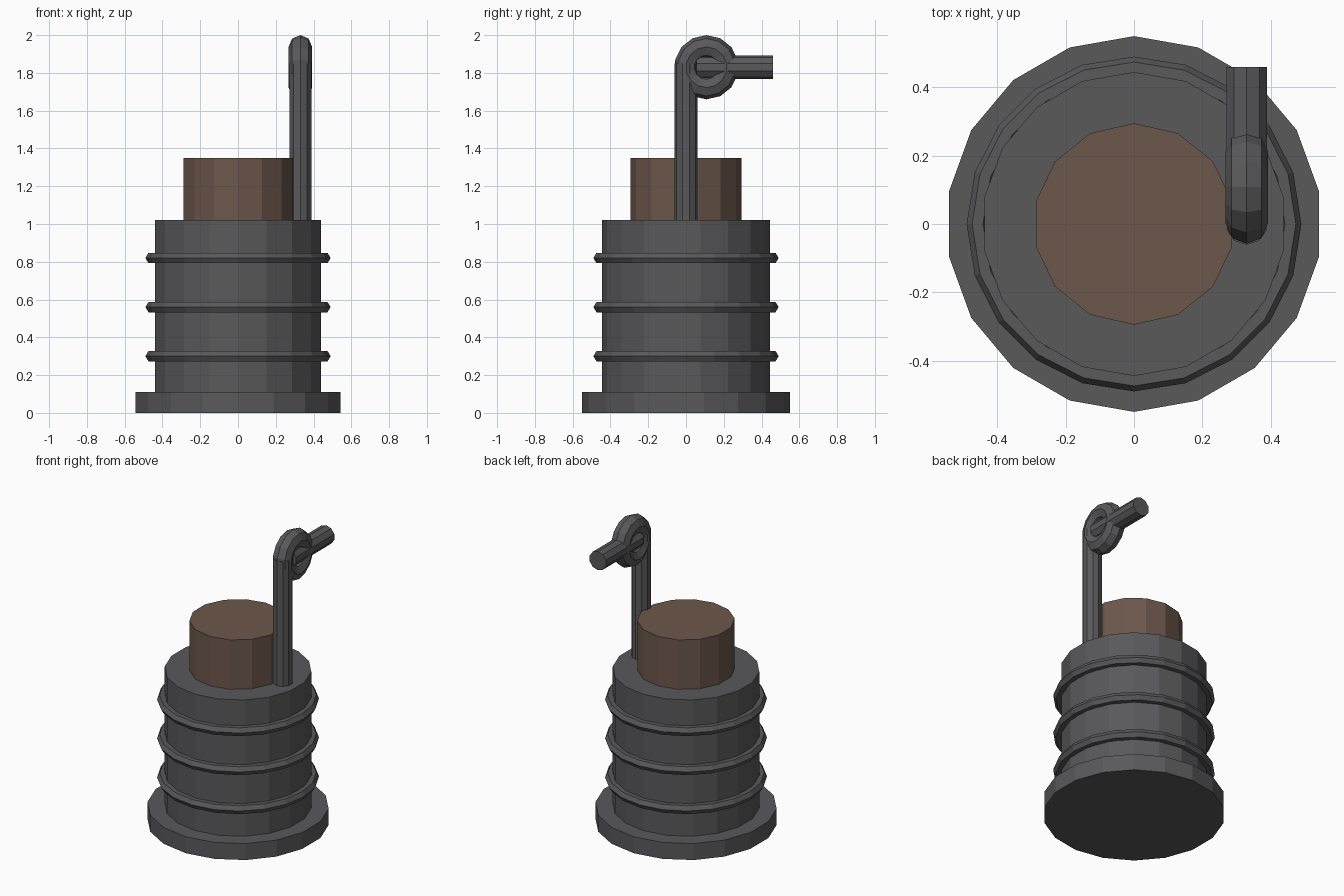
import bpy
from math import pi

if "Cube" in bpy.data.objects:
    bpy.data.objects.remove(bpy.data.objects["Cube"])


def material(name, rgb):
    m = bpy.data.materials.new(name)
    m.diffuse_color = (*rgb, 1)
    m.use_nodes = True
    m.node_tree.nodes["Principled BSDF"].inputs["Base Color"].default_value = m.diffuse_color
    return m


IRON = material("dark_iron", (0.10, 0.10, 0.105))
WOOD = material("brown_plug", (0.15, 0.095, 0.07))


def finish(name, mat):
    ob = bpy.context.object
    ob.name = name
    ob.data.materials.append(mat)
    return ob


def cylinder(name, sides, radius, length, centre, mat=IRON, rot=(0, 0, 0)):
    bpy.ops.mesh.primitive_cylinder_add(vertices=sides, radius=radius, depth=length,
                                        location=centre, rotation=rot)
    return finish(name, mat)


def torus(name, major, minor, sides, minor_sides, centre, rot=(0, 0, 0)):
    bpy.ops.mesh.primitive_torus_add(major_radius=major, minor_radius=minor,
                                     major_segments=sides, minor_segments=minor_sides,
                                     location=centre, rotation=rot)
    return finish(name, IRON)


# Foot flange and body
cylinder("base_flange", 18, 0.55, 0.11, (0, 0, 0.055))
cylinder("body", 18, 0.445, 0.91, (0, 0, 0.565))

# Raised bands around the body
for i, z in enumerate((0.30, 0.56, 0.82)):
    torus(f"body_band_{i + 1}", 0.458, 0.032, 20, 6, (0, 0, z))

# Brown plug in the top
cylinder("plug", 14, 0.295, 0.35, (0, 0, 1.175), WOOD)

# Upright rod, eye loop and crossbar
cylinder("rod", 10, 0.061, 0.85, (0.33, 0, 1.425))
torus("rod_eye", 0.108, 0.062, 14, 8, (0.33, 0.108, 1.83), (0, pi / 2, 0))
cylinder("eye_bar", 10, 0.0625, 0.405, (0.33, 0.2575, 1.83), rot=(pi / 2, 0, 0))
